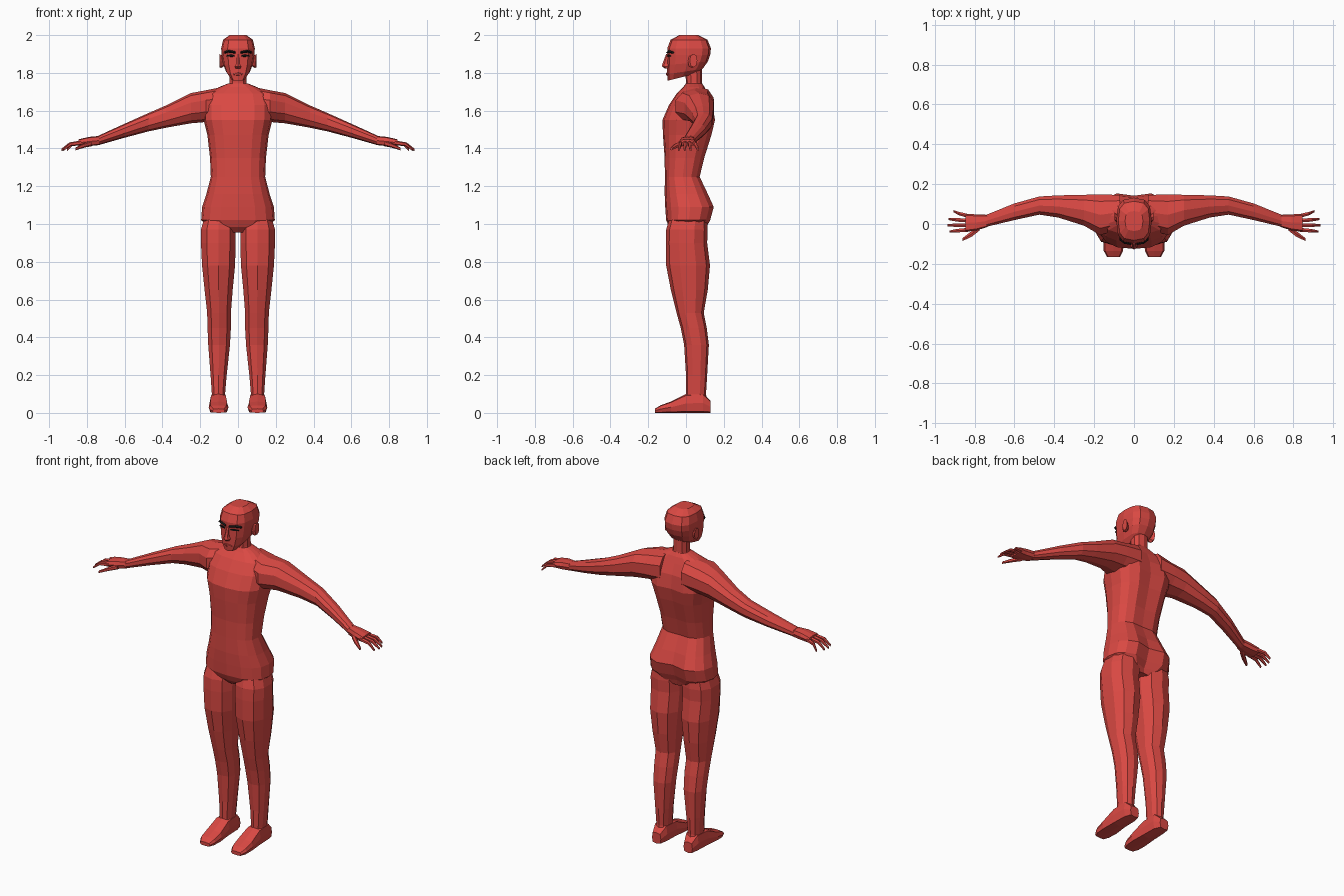
import bpy, bmesh, math


def material(name, rgb):
    m = bpy.data.materials.new(name)
    m.diffuse_color = (*rgb, 1)
    return m


RED = material("red skin", (0.70, 0.066, 0.056))
BLACK = material("black brows", (0.008, 0.008, 0.008))


def ring(axis, pos, a0, a1, b0, b1, n, power, tilt=0, groove=0):
    """Rounded section across an axis, filling a0..a1 by b0..b1."""
    pts = []
    for i in range(n):
        t = 2 * math.pi * i / n - math.pi / 2
        c, s = math.cos(t), math.sin(t)
        a = (a0 + a1) / 2 + (a1 - a0) / 2 * math.copysign(abs(c) ** power, c)
        b = (b0 + b1) / 2 + (b1 - b0) / 2 * math.copysign(abs(s) ** power, s)
        if abs(c) < 1e-6:
            a = (a0 + a1) / 2
            if s > 0:
                b -= groove
        if axis == 'z':
            pts.append((a, b, pos + tilt * b))
        elif axis == 'x':
            pts.append((pos, a, b))
        else:
            pts.append((a, pos, b))
    return pts


def loft(name, axis, sections, n=8, power=0.85, mat=RED, mirror=False):
    bm = bmesh.new()
    loops = [[bm.verts.new(p) for p in ring(axis, s[0], *s[1:5], n, power, *s[5:])]
             for s in sections]
    for lo, hi in zip(loops, loops[1:]):
        for i in range(n):
            j = (i + 1) % n
            bm.faces.new((lo[i], lo[j], hi[j], hi[i]))
    bm.faces.new(loops[0][::-1])
    bm.faces.new(loops[-1])
    bmesh.ops.recalc_face_normals(bm, faces=bm.faces)
    me = bpy.data.meshes.new(name)
    bm.to_mesh(me)
    bm.free()
    me.materials.append(mat)
    ob = bpy.data.objects.new(name, me)
    bpy.context.collection.objects.link(ob)
    if mirror:
        ob.modifiers.new("mirror", 'MIRROR').use_mirror_merge = False
    return ob


def sym(z, w, y0, y1, tilt=0, groove=0):
    return (z, -w, w, y0, y1, tilt, groove)


# Torso with spine groove and buttock cleft
loft("torso", 'z', [
    sym(0.955, 0.07, -0.06, 0.085),
    sym(0.985, 0.15, -0.09, 0.115, 0, 0.03),
    sym(1.02, 0.195, -0.105, 0.135, 0, 0.03),
    sym(1.09, 0.190, -0.110, 0.155, 0, 0.028),
    sym(1.16, 0.167, -0.113, 0.122, 0, 0.015),
    sym(1.25, 0.144, -0.112, 0.078, 0, 0.008),
    sym(1.35, 0.148, -0.113, 0.103, 0, 0.012),
    sym(1.47, 0.162, -0.122, 0.142, 0, 0.018),
    sym(1.55, 0.182, -0.125, 0.162, 0, 0.02),
    sym(1.63, 0.185, -0.090, 0.148, 0, 0.015),
    sym(1.69, 0.165, -0.050, 0.118, 0, 0.008),
    sym(1.725, 0.10, -0.015, 0.098),
    sym(1.745, 0.05, 0.0, 0.085)], n=16, power=0.78)

# Legs
loft("leg", 'z', [
    (1.04, 0.02, 0.180, -0.085, 0.11),
    (0.97, 0.008, 0.200, -0.105, 0.115),
    (0.90, 0.008, 0.200, -0.107, 0.112),
    (0.78, 0.012, 0.194, -0.105, 0.127),
    (0.65, 0.025, 0.180, -0.080, 0.115),
    (0.53, 0.035, 0.166, -0.050, 0.094),
    (0.45, 0.035, 0.164, -0.028, 0.110),
    (0.36, 0.040, 0.160, -0.010, 0.121),
    (0.20, 0.058, 0.147, 0.0, 0.112),
    (0.10, 0.067, 0.140, 0.0, 0.106),
    (0.04, 0.062, 0.145, -0.01, 0.115)], n=10, mirror=True)

# Feet, toe to heel
loft("foot", 'y', [
    (-0.165, 0.070, 0.135, 0.0, 0.022),
    (-0.135, 0.055, 0.152, 0.0, 0.040),
    (-0.08, 0.050, 0.155, 0.0, 0.060),
    (0.0, 0.057, 0.150, 0.0, 0.100),
    (0.09, 0.060, 0.146, 0.0, 0.105),
    (0.13, 0.075, 0.133, 0.0, 0.065)], n=8, power=0.5, mirror=True)

# Arms from inside the shoulder to the wrist
loft("arm", 'x', [
    (0.07, -0.03, 0.150, 1.54, 1.728),
    (0.17, -0.06, 0.152, 1.54, 1.708),
    (0.25, -0.012, 0.150, 1.533, 1.693),
    (0.38, 0.030, 0.146, 1.510, 1.628),
    (0.475, 0.045, 0.140, 1.490, 1.587),
    (0.60, 0.018, 0.105, 1.457, 1.531),
    (0.74, -0.015, 0.048, 1.417, 1.467)], n=10, mirror=True)

# Hands
loft("palm", 'x', [
    (0.735, -0.015, 0.046, 1.418, 1.466),
    (0.79, -0.032, 0.048, 1.412, 1.461),
    (0.845, -0.040, 0.052, 1.412, 1.448)], n=8, power=0.6, mirror=True)

# Fingers: root y, tip y, tip x
for i, (r, t, x) in enumerate([(-0.029, -0.038, 0.925), (-0.006, -0.006, 0.935),
                               (0.017, 0.025, 0.93), (0.040, 0.064, 0.905)]):
    m = (r + t) / 2
    loft(f"finger_{i + 1}", 'x', [
        (0.83, r - 0.011, r + 0.011, 1.418, 1.442),
        ((0.83 + x) / 2 + 0.01, m - 0.010, m + 0.010, 1.412, 1.432),
        (x, t - 0.006, t + 0.006, 1.386, 1.398)], n=6, mirror=True)
loft("thumb", 'x', [
    (0.775, -0.035, 0.0, 1.412, 1.442),
    (0.815, -0.066, -0.034, 1.404, 1.428),
    (0.86, -0.086, -0.070, 1.390, 1.405)], n=6, mirror=True)

# Neck and head
loft("neck", 'z', [
    sym(1.70, 0.062, -0.005, 0.095),
    sym(1.75, 0.046, 0.0, 0.084),
    sym(1.83, 0.045, -0.005, 0.085)], n=10)
loft("head", 'z', [
    sym(1.783, 0.040, -0.097, 0.060, 0.25),
    sym(1.808, 0.064, -0.100, 0.088, 0.15),
    sym(1.850, 0.080, -0.099, 0.115, 0.08),
    sym(1.895, 0.087, -0.098, 0.128),
    sym(1.930, 0.089, -0.099, 0.132),
    sym(1.975, 0.079, -0.082, 0.114),
    sym(2.0, 0.045, -0.035, 0.065)], n=12, power=0.7)

# Face details
loft("nose", 'z', [
    sym(1.822, 0.013, -0.110, -0.08),
    sym(1.835, 0.020, -0.128, -0.08),
    sym(1.848, 0.012, -0.125, -0.08),
    sym(1.900, 0.008, -0.105, -0.08)], n=6)
loft("lips", 'x', [
    (-0.026, -0.098, -0.08, 1.790, 1.796),
    (0.0, -0.108, -0.08, 1.784, 1.804),
    (0.026, -0.098, -0.08, 1.790, 1.796)], n=6)
loft("ear", 'x', [
    (0.075, 0.015, 0.045, 1.835, 1.885),
    (0.090, 0.010, 0.052, 1.825, 1.895),
    (0.098, 0.020, 0.060, 1.830, 1.900)], n=8, mirror=True)
loft("eyebrow", 'x', [
    (0.012, -0.106, -0.09, 1.902, 1.914),
    (0.050, -0.099, -0.08, 1.907, 1.922),
    (0.072, -0.082, -0.06, 1.902, 1.914)], n=4, power=0.5, mat=BLACK, mirror=True)
loft("eye", 'x', [
    (0.018, -0.101, -0.09, 1.887, 1.893),
    (0.038, -0.097, -0.08, 1.883, 1.899),
    (0.060, -0.088, -0.07, 1.887, 1.893)], n=6, mat=BLACK, mirror=True)
